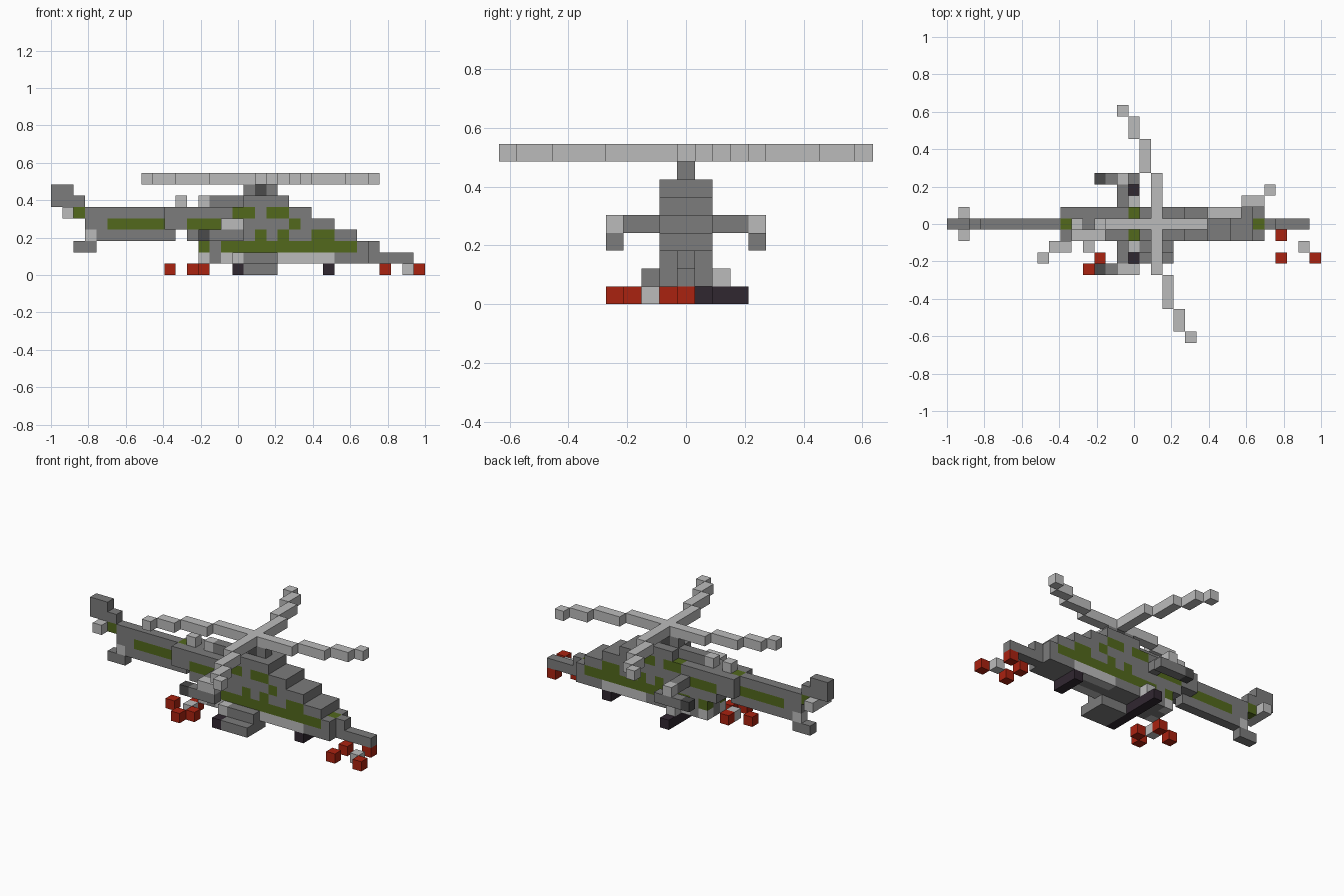
import bpy
import bmesh

if "Cube" in bpy.data.objects:
    bpy.data.objects.remove(bpy.data.objects["Cube"], do_unlink=True)

UNIT = 2 / 33  # edge of one block


def make_material(name, red, green, blue):
    mat = bpy.data.materials.new(name)
    mat.use_nodes = True
    color = (red, green, blue, 1)
    mat.diffuse_color = color
    mat.node_tree.nodes["Principled BSDF"].inputs["Base Color"].default_value = color
    return mat


MATERIALS = {
    "grey": make_material("hull grey", .2, .2, .2),
    "light": make_material("light grey", .5, .5, .5),
    "dark": make_material("dark grey", .07, .07, .07),
    "green": make_material("olive green", .085, .14, .012),
    "red": make_material("bright red", .4, .016, .005),
    "black": make_material("tyre black", .03, .02, .03),
}
NAMES = list(MATERIALS)


def span(value):
    """A single index or an inclusive (first, last) pair."""
    first, last = value if isinstance(value, tuple) else (value, value)
    return range(first, last + 1)


def fill(cells, color, along, across, level):
    """Fill a block range; along = x from the tail, across = y, level = z."""
    for i in span(along):
        for j in span(across):
            for k in span(level):
                cells[i, j, k] = color


def repaint(cells, color, along, level):
    """Recolour the flank blocks of a range on both sides."""
    for i, j, k in list(cells):
        if i in span(along) and k in span(level):
            side_open = (i, j - 1, k) not in cells or (i, j + 1, k) not in cells
            if side_open:
                cells[i, j, k] = color


def build(name, cells):
    """Turn the filled blocks into one mesh made of their outer faces."""
    bm = bmesh.new()
    corners = {}

    def corner(point):
        if point not in corners:
            i, j, k = point
            corners[point] = bm.verts.new((i * UNIT - 1, (j - .5) * UNIT, k * UNIT))
        return corners[point]

    for cell, color in cells.items():
        for axis in range(3):
            for side in (0, 1):
                neighbour = list(cell)
                neighbour[axis] += 1 if side else -1
                if tuple(neighbour) in cells:
                    continue
                ring = []
                for u, v in ((0, 0), (1, 0), (1, 1), (0, 1)):
                    point = list(cell)
                    point[axis] += side
                    point[(axis + 1) % 3] += u
                    point[(axis + 2) % 3] += v
                    ring.append(corner(tuple(point)))
                face = bm.faces.new(ring if side else ring[::-1])
                face.material_index = NAMES.index(color)
    mesh = bpy.data.meshes.new(name)
    bm.to_mesh(mesh)
    bm.free()
    for mat in MATERIALS.values():
        mesh.materials.append(mat)
    obj = bpy.data.objects.new(name, mesh)
    bpy.context.collection.objects.link(obj)
    return obj


# Fuselage, stepped layer by layer
hull = {}
wide = (-1, 1)
for level, first, last in ((1, 13, 27), (2, 13, 27), (3, 12, 26),
                           (4, 10, 24), (5, 10, 22), (6, 17, 20)):
    fill(hull, "grey", (first, last), wide, level)
fill(hull, "grey", (14, 20), 0, 6)
fill(hull, "grey", 28, 0, 2)
fill(hull, "grey", (28, 31), 0, 1)
# Camouflage patches and light belly panels on the flanks
for level, patches in {
    2: (13, (15, 26)),
    3: (18, 20, (23, 24)),
    4: ((12, 14), 21),
    5: ((16, 17), (19, 20)),
}.items():
    for patch in patches:
        repaint(hull, "green", patch, level)
for panel in (13, 15, (20, 24)):
    repaint(hull, "light", panel, 1)
hull[10, 0, 5] = hull[27, 0, 2] = "green"
# Roof exhausts
hull[11, 0, 6] = hull[13, 0, 6] = "light"
build("fuselage", hull)

# Tail boom with fin, stabiliser and tail rotor hub
tail = {}
fill(tail, "grey", (3, 9), 0, (3, 5))
fill(tail, "grey", 10, 0, 3)
fill(tail, "green", (5, 9), 0, 4)
fill(tail, "grey", (2, 3), 0, 2)
fill(tail, "grey", (0, 2), 0, 6)
fill(tail, "grey", (0, 1), 0, 7)
fill(tail, "green", 2, 0, 5)
fill(tail, "light", 1, wide, 5)
fill(tail, "light", 3, 0, 3)
build("tail_boom", tail)

# Rotor mast
mast = {}
fill(mast, "grey", (17, 19), 0, 7)
fill(mast, "dark", 18, 0, 7)
build("rotor_mast", mast)

# Main rotor: one stepped blade turned four times about the hub
rotor = {(18, 0, 8): "light"}
for reach in range(1, 11):
    drift = sum(reach >= step for step in (5, 8, 10))
    dx, dy = reach, drift
    for quarter in range(4):
        rotor[18 + dx, dy, 8] = "light"
        dx, dy = -dy, dx
build("main_rotor", rotor)

# Stub wings with a launcher below each tip
for name, side in (("left_wing", 1), ("right_wing", -1)):
    wing = {}
    for j in (2, 3):
        fill(wing, "grey", 15, j * side, 4)
    tip = 4 * side
    fill(wing, "light", 15 if side > 0 else (15, 16), tip, 4)
    fill(wing, "grey", (14, 16), tip, 3)
    fill(wing, "dark", 13, tip, 3)
    build(name, wing)

# Landing gear: wide rear axle with struts, narrow front axle
gear = {}
fill(gear, "black", 16, (-3, 3), 0)
for j in (-2, 2):
    fill(gear, "light", 16, j, 1)
build("rear_gear", gear)
front = {}
fill(front, "black", 24, wide, 0)
build("front_gear", front)

# Boarding step on one flank
step = {}
fill(step, "grey", (17, 19), -2, 1)
fill(step, "grey", (17, 19), (-3, -1), 0)
build("side_step", step)

# Ground flowers: a light centre ringed by red blocks
for name, center, petals in (
    ("front_flower", (31, -2), ((-2, 1), (-2, -1), (1, -1), (0, 2))),
    ("rear_flower", (12, -2), ((0, -2), (1, -1), (-2, 0), (0, 1))),
):
    cx, cy = center
    flower = {(cx, cy, 0): "light"}
    for dx, dy in petals:
        flower[cx + dx, cy + dy, 0] = "red"
    build(name, flower)
